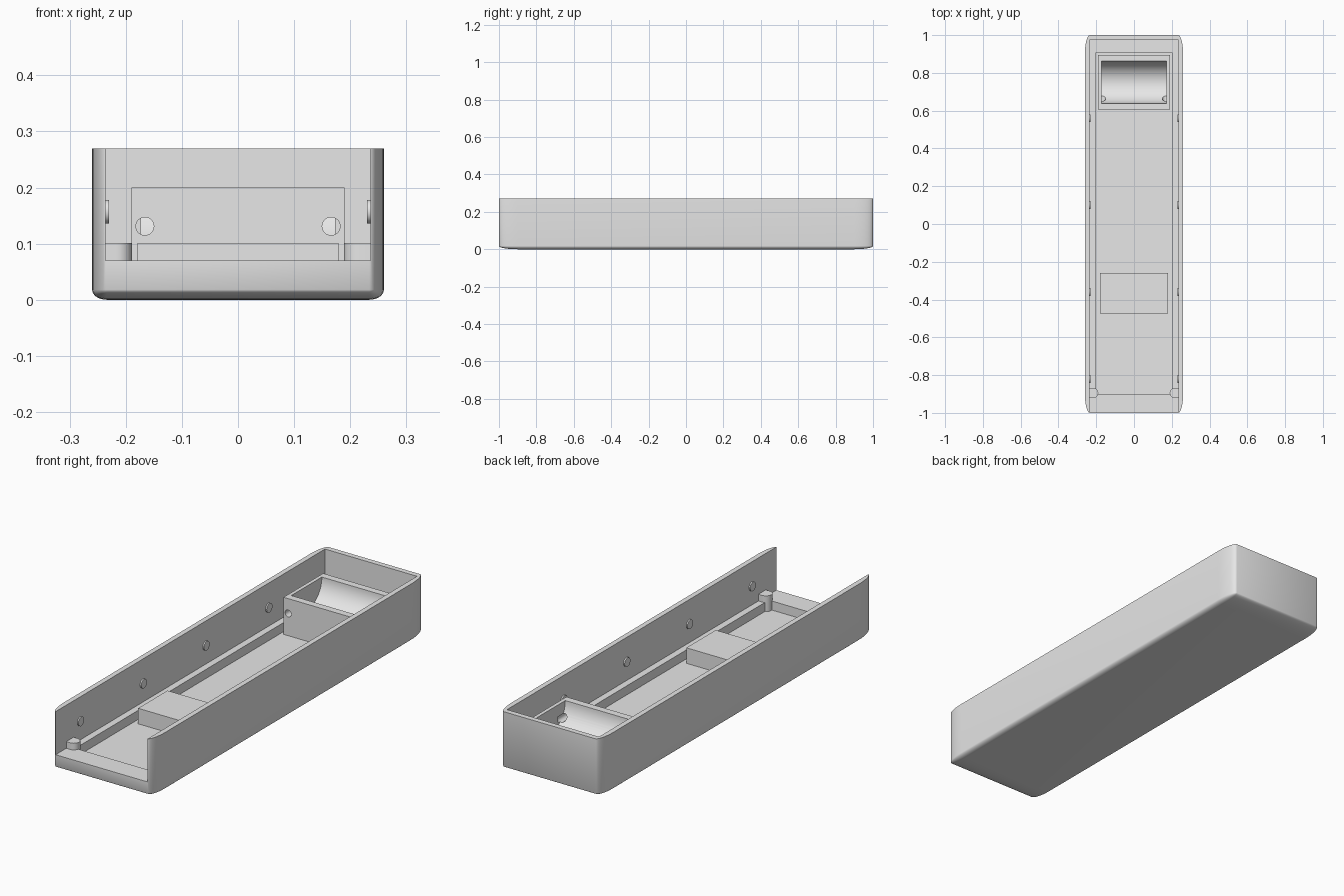
import bpy, bmesh, math
from mathutils import Matrix, Vector

if "Cube" in bpy.data.objects:
    bpy.data.objects.remove(bpy.data.objects["Cube"], do_unlink=True)

grey = bpy.data.materials.new("plain grey")
grey.use_nodes = True
COLOUR = (0.8, 0.8, 0.8, 1)
grey.diffuse_color = COLOUR
grey.node_tree.nodes["Principled BSDF"].inputs["Base Color"].default_value = COLOUR


def finish(name, bm):
    bmesh.ops.recalc_face_normals(bm, faces=bm.faces)
    mesh = bpy.data.meshes.new(name)
    bm.to_mesh(mesh)
    bm.free()
    mesh.materials.append(grey)
    obj = bpy.data.objects.new(name, mesh)
    bpy.context.collection.objects.link(obj)
    return obj


def box(name, low, high, bevel=0):
    """Box between two corners; bevel is a fraction of each dimension."""
    low, high = Vector(low), Vector(high)
    bm = bmesh.new()
    bmesh.ops.create_cube(bm, size=1)
    if bevel:
        bmesh.ops.bevel(bm, geom=bm.edges[:], offset=bevel, segments=8,
                        profile=0.5, affect='EDGES', clamp_overlap=True)
    bmesh.ops.scale(bm, vec=high - low, verts=bm.verts)
    bmesh.ops.translate(bm, vec=(low + high) / 2, verts=bm.verts)
    return finish(name, bm)


def cylinder(name, centre, radius, length, axis, sides=32):
    bm = bmesh.new()
    turn = Matrix.Rotation(math.pi / 2, 4, 'Y' if axis == 'X' else 'X')
    bmesh.ops.create_cone(bm, cap_ends=True, segments=sides, radius1=radius,
                          radius2=radius, depth=length,
                          matrix=Matrix.Translation(centre) @ turn)
    return finish(name, bm)


def activate(obj):
    bpy.ops.object.select_all(action='DESELECT')
    obj.select_set(True)
    bpy.context.view_layer.objects.active = obj


def cut(obj, cutter):
    cutter.hide_render = True
    mod = obj.modifiers.new("cut", 'BOOLEAN')
    mod.operation = 'DIFFERENCE'
    mod.solver = 'EXACT'
    mod.object = cutter
    activate(obj)
    bpy.ops.object.modifier_apply(modifier=mod.name)
    bpy.data.objects.remove(cutter, do_unlink=True)


def smooth(obj):
    activate(obj)
    bpy.ops.object.shade_smooth_by_angle(angle=math.radians(30))


# Tray: rounded case, cut flat on top, open at the front, with a sunken floor
tray = box("tray", (-0.26, -1, 0), (0.26, 1, 0.36), bevel=0.05)
cut(tray, box("top_cutter", (-1, -2, 0.27), (1, 2, 1)))
cut(tray, box("cavity_cutter", (-0.236, -1.5, 0.07), (0.236, 0.975, 0.5)))
cut(tray, box("floor_cutter", (-0.205, -0.9, 0.028), (0.205, 0.905, 0.2)))
smooth(tray)

# Raised block on the floor
box("floor_block", (-0.18, -0.475, 0.02), (0.18, -0.26, 0.1))

# Holder at the back with a rounded trough and two round holes in its front
holder = box("holder", (-0.19, 0.605, 0.02), (0.19, 0.895, 0.2))
cut(holder, cylinder("trough_cutter", (0, 0.75, 0.2), 0.112, 0.346, 'X', 64))
for side in (-1, 1):
    cut(holder, cylinder("hole_cutter", (side * 0.166, 0.63, 0.131), 0.016, 0.12, 'Y'))
smooth(holder)


def post(name, side):
    """Half-round post that runs straight into the side wall."""
    bm = bmesh.new()
    cx, cy, r = 0.216, -0.895, 0.027
    pts = [(0.24, cy + r)]
    for i in range(17):
        a = math.pi / 2 + math.pi * i / 16
        pts.append((cx + r * math.cos(a), cy + r * math.sin(a)))
    pts.append((0.24, cy - r))
    face = bm.faces.new([bm.verts.new((side * x, y, 0.028)) for x, y in pts])
    ext = bmesh.ops.extrude_face_region(bm, geom=[face])
    top = [v for v in ext["geom"] if isinstance(v, bmesh.types.BMVert)]
    bmesh.ops.translate(bm, vec=(0, 0, 0.073), verts=top)
    smooth(finish(name, bm))


# Mirrored posts and wall studs
for side, label in ((-1, "right"), (1, "left")):
    post(label + "_post", side)
    for i in range(4):
        stud = cylinder(f"{label}_stud_{i + 1}",
                        (side * 0.236, -0.82 + 0.46 * i, 0.157), 0.021, 0.012, 'X')
        smooth(stud)
